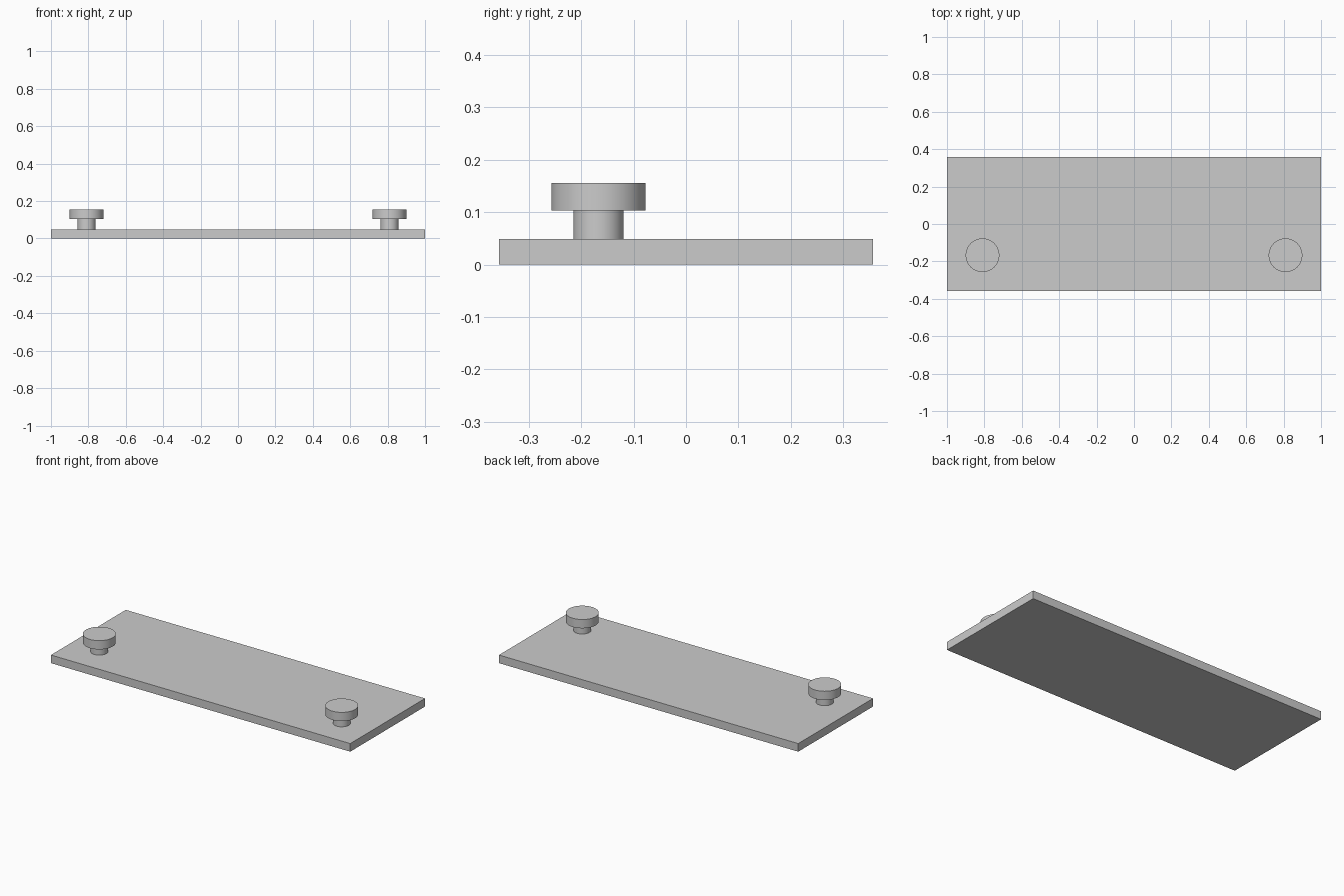
import bpy
import bmesh
import math
from mathutils import Matrix

cube = bpy.data.objects.get("Cube")
if cube:
    bpy.data.objects.remove(cube, do_unlink=True)

# Single plain grey material
grey = bpy.data.materials.new("plain_grey")
grey.use_nodes = True
colour = (0.6, 0.6, 0.6, 1)
grey.diffuse_color = colour
grey.node_tree.nodes["Principled BSDF"].inputs["Base Color"].default_value = colour


def finish(name, bm):
    bmesh.ops.recalc_face_normals(bm, faces=bm.faces)
    mesh = bpy.data.meshes.new(name)
    bm.to_mesh(mesh)
    bm.free()
    mesh.materials.append(grey)
    obj = bpy.data.objects.new(name, mesh)
    bpy.context.collection.objects.link(obj)
    return obj


def knob(name, x, y, profile, segments=64):
    """Spin a radius/height profile into a closed solid."""
    bm = bmesh.new()
    verts = [bm.verts.new((r, 0, z)) for r, z in profile]
    edges = [bm.edges.new(pair) for pair in zip(verts, verts[1:])]
    bmesh.ops.spin(bm, geom=verts + edges, axis=(0, 0, 1), cent=(0, 0, 0),
                   angle=math.tau, steps=segments)
    bmesh.ops.remove_doubles(bm, verts=bm.verts, dist=1e-5)
    # Close the flat top and bottom
    bmesh.ops.holes_fill(bm, edges=[e for e in bm.edges if e.is_boundary], sides=0)
    obj = finish(name, bm)
    obj.location = (x, y, 0)
    bpy.ops.object.select_all(action="DESELECT")
    obj.select_set(True)
    bpy.context.view_layer.objects.active = obj
    bpy.ops.object.shade_smooth_by_angle(angle=math.radians(30))
    return obj


# Base plate
plate_top = 0.049
bm = bmesh.new()
bmesh.ops.create_cube(bm, size=1, matrix=Matrix.Translation((0, 0, plate_top / 2))
                      @ Matrix.Diagonal((2, 0.714, plate_top, 1)))
finish("base_plate", bm)

# Two knobs: a narrow stem below a wide cap
profile = [(0.048, plate_top), (0.048, 0.103), (0.09, 0.103), (0.09, 0.156)]
for name, side in (("left_knob", 1), ("right_knob", -1)):
    knob(name, side * 0.81, -0.167, profile)
